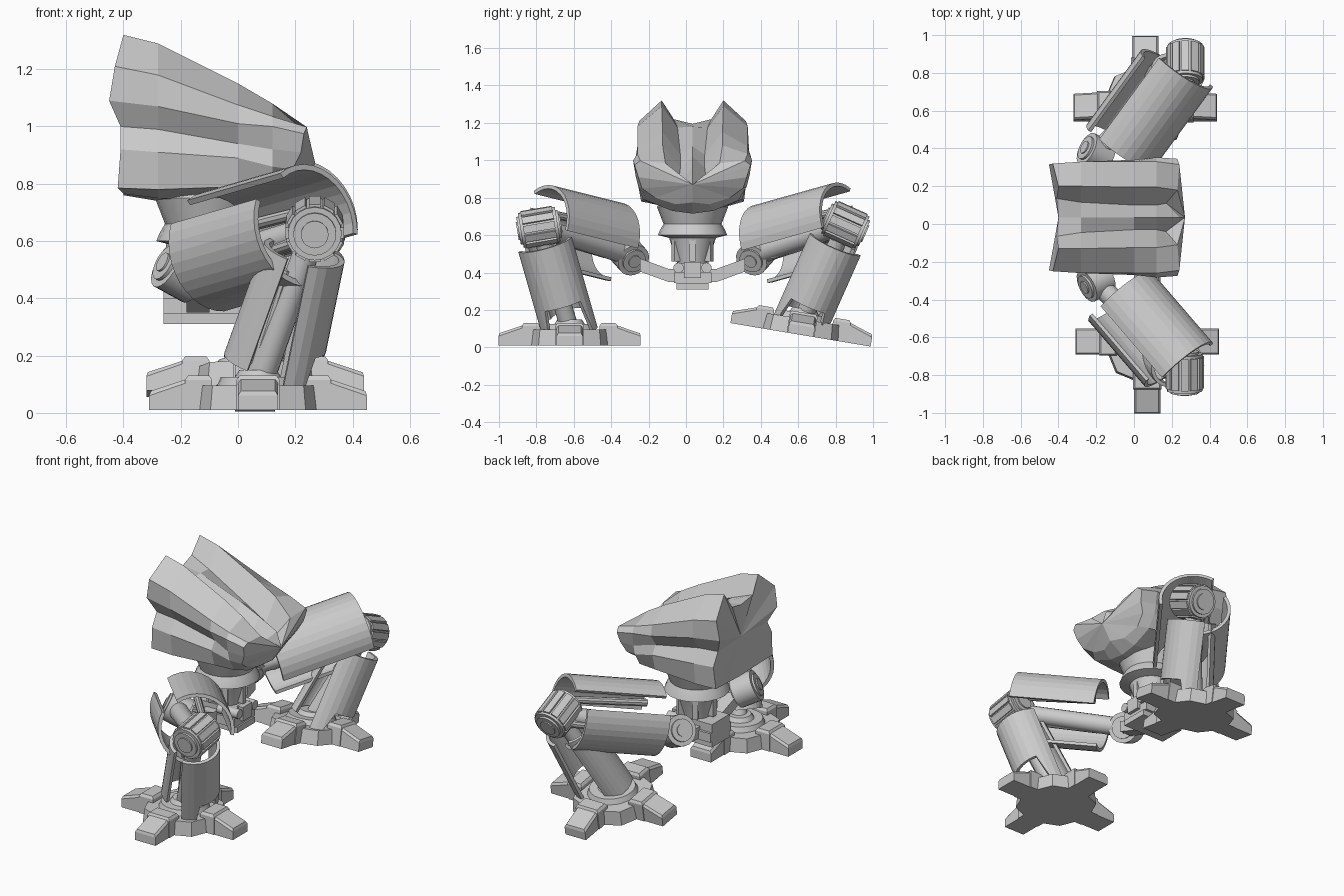
import bpy, bmesh
from math import cos, sin, radians, pi
from mathutils import Vector as V, Matrix as M

if "Cube" in bpy.data.objects:
    bpy.data.objects.remove(bpy.data.objects["Cube"])

CY = 0.035  # y of the body's mirror plane


def add(name, bm, angle=None):
    bmesh.ops.recalc_face_normals(bm, faces=bm.faces)
    me = bpy.data.meshes.new(name)
    bm.to_mesh(me)
    bm.free()
    ob = bpy.data.objects.new(name, me)
    bpy.context.collection.objects.link(ob)
    if angle:
        bpy.ops.object.select_all(action='DESELECT')
        ob.select_set(True)
        bpy.context.view_layer.objects.active = ob
        bpy.ops.object.shade_smooth_by_angle(angle=radians(angle))
    return ob


def hull(name, pts, mat=M()):
    bm = bmesh.new()
    for p in pts:
        bm.verts.new(mat @ V(p))
    bmesh.ops.convex_hull(bm, input=bm.verts)
    bmesh.ops.dissolve_limit(bm, angle_limit=0.02, verts=bm.verts, edges=bm.edges)
    return add(name, bm)


def box(name, lo, hi, mat=M()):
    return hull(name, [(x, y, z) for x in (lo[0], hi[0]) for y in (lo[1], hi[1])
                       for z in (lo[2], hi[2])], mat)


def tube(name, p, q, r1, r2=None, n=20, mat=M()):
    p, q = mat @ V(p), mat @ V(q)
    d = q - p
    bm = bmesh.new()
    rot = d.to_track_quat('Z', 'Y').to_matrix().to_4x4()
    bmesh.ops.create_cone(bm, cap_ends=True, segments=n, radius1=r1,
                          radius2=r1 if r2 is None else r2, depth=d.length,
                          matrix=M.Translation((p + q) / 2) @ rot)
    return add(name, bm, 35)


def lathe(name, cx, cy, prof, n=20):
    bm = bmesh.new()
    rings = [[bm.verts.new((cx + r * cos(2 * pi * i / n), cy + r * sin(2 * pi * i / n), z))
              for i in range(n)] for r, z in prof]
    for a, b in zip(rings, rings[1:]):
        for i in range(n):
            bm.faces.new((a[i], a[i - 1], b[i - 1], b[i]))
    bm.faces.new(rings[0])
    bm.faces.new(rings[-1])
    return add(name, bm, 25)


def shell(name, a, b, e1, e2, r, a0, a1, prong=0.0, n=12, thick=0.02):
    """Curved armour plate round the axis a-b; prong lengthens its side edges at b."""
    a, b = V(a), V(b)
    d = (b - a).normalized()
    e1 = (V(e1) - d * d.dot(V(e1))).normalized()
    e2 = V(e2) - d * d.dot(V(e2))
    e2 = (e2 - e1 * e1.dot(e2)).normalized()
    bm = bmesh.new()
    grid = []
    for i in range(n + 1):
        t = radians(a0 + (a1 - a0) * i / n)
        ext = d * (prong if i < 3 or i > n - 3 else 0)
        col = []
        for rr in (r, r - thick):
            o = e1 * (cos(t) * rr) + e2 * (sin(t) * rr)
            col += [bm.verts.new(a + o), bm.verts.new(b + o + ext)]
        grid.append(col)
    for p, q in zip(grid, grid[1:]):
        for j, k in ((0, 1), (1, 3), (3, 2), (2, 0)):
            bm.faces.new((p[j], p[k], q[k], q[j]))
    for c in (grid[0], grid[-1]):
        bm.faces.new((c[0], c[1], c[3], c[2]))
    return add(name, bm)


def foot(side, x, y, z, tilt):
    base = M.Translation((x, y, z)) @ M.Rotation(radians(tilt), 4, 'X')
    tube(side + "_foot_hub", (0, 0, 0), (0, 0, 0.085), 0.235, 0.225, 8,
         base @ M.Rotation(pi / 8, 4, 'Z'))
    tube(side + "_foot_ring", (0, 0, 0.08), (0, 0, 0.115), 0.145, 0.13, 24, base)
    tube(side + "_ankle_socket", (0, 0, 0.1), (0, 0, 0.14), 0.09, 0.065, 20, base)
    for k in range(4):
        m = base @ M.Rotation(k * pi / 2, 4, 'Z')
        hull(side + "_toe_block", [(r, s * w, h) for s in (-1, 1) for r, w, h in
             ((.16, .075, 0), (.255, .075, 0), (.16, .075, .105), (.17, .065, .12),
              (.245, .065, .12), (.255, .075, .105))], m)
        hull(side + "_toe_tip", [(r, s * w, h) for s in (-1, 1) for r, w, h in
             ((.25, .07, 0), (.38, .07, 0), (.38, .07, .05), (.375, .06, .066),
              (.25, .07, .095), (.25, .06, .108))], m)


def leg(side, s, ankle, knee, knee_axis, thigh, shin_y, prong):
    ankle, knee, ax = V(ankle), V(knee), V(knee_axis).normalized()
    # knee drum with slats and caps
    tube(side + "_knee_drum", knee - ax * .1, knee + ax * .1, .094)
    for r, h in ((.075, .112), (.048, .119)):
        tube(side + "_knee_cap", knee - ax * h, knee + ax * h, r)
    frame = M.Translation(knee) @ ax.to_track_quat('Z', 'Y').to_matrix().to_4x4()
    for k in range(12):
        box(side + "_knee_slat", (.085, -.02, -.085), (.102, .02, .085),
            frame @ M.Rotation(k * pi / 6, 4, 'Z'))
    # hip joint
    h0, h1 = V((-.25, CY + s * .365, .52)), V((-.15, CY + s * .315, .465))
    hd = (h1 - h0).normalized() * .012
    tube(side + "_hip_drum", h0, h1, .09)
    tube(side + "_hip_cap", h0 - hd, h1 + hd, .065)
    tube(side + "_hip_pin", h0 - hd * 1.6, h1 + hd * 1.6, .035)
    # thigh struts and two armour plates
    a, b = V(thigh[0]), V(thigh[1])
    d = b - a
    nrm = V((abs(d.y), -s * d.x, 0)).normalized()
    tube(side + "_thigh_strut", (h0 + h1) / 2, knee, .055, .05, 16)
    for k in (-1, 1):
        off = V((0, 0, .07 * k)) + nrm * (.05 * k)
        tube(side + "_thigh_piston", a + off, b + off * .8, .022, None, 10)
    shell(side + "_thigh_upper_armour", a - d * .05, b, nrm, (0, 0, 1), .212, -10, 122)
    shell(side + "_thigh_lower_armour", a - d * .08, b - d * .12, nrm, (0, 0, 1), .212, 152, 272)
    # shin post and its armour plates
    tube(side + "_shin_post", ankle, knee, .05, .045, 18)
    y0, y1 = shin_y
    ym = y0 + (y1 - y0) * .62
    shell(side + "_shin_outer_armour", (.225, y0, .555), (.16, ym, .24), (1, 0, 0), (0, 1, 0),
          .15, -82, 82, prong)
    shell(side + "_shin_inner_armour", (.20, y0, .56), (.06, y0 + (y1 - y0) * .85, .17),
          (-1, 0, 0), (0, 1, 0), .115, -75, 75)
    tube(side + "_shin_piston", (.17, y0, .5), (.05, y1 - (y1 - y0) * .15, .12), .02, None, 10)
    # arm joining hip and pelvis
    hull(side + "_hip_arm", [(x, CY + s * y, z + k) for x in (-.18, -.1) for k in (-.035, .035)
         for y, z in ((.06, .385), (.13, .385))])
    hull(side + "_hip_arm_outer", [(x, CY + s * y, z + k) for x in (-.18, -.1) for k in (-.035, .035)
         for y, z in ((.13, .385), (.28, .44))])


foot("left", .07, -.622, .01, 0)
foot("right", .06, .612, .067, -9.5)
leg("left", -1, (.075, -.625, .11), (.268, -.785, .642), (0, 1, .17),
    ((-.055, -.405, .57), (.255, -.765, .66)), (-.755, -.61), .18)
leg("right", 1, (.065, .625, .15), (.272, .852, .655), (0, 1, -.45),
    ((-.055, .435, .56), (.245, .845, .675)), (.80, .575), .13)

# pelvis
box("pelvis_base", (-.26, CY - .085, .31), (.03, CY + .085, .345))
box("pelvis_block", (-.26, CY - .1, .345), (.02, CY + .1, .40))
box("pelvis_top", (-.26, CY - .085, .40), (.01, CY + .085, .45))
box("pelvis_plate", (.0, CY - .045, .37), (.04, CY + .045, .455))
for k in (-1, 1):
    tube("pelvis_pin", (-.1, CY + k * .075, .425), (.04, CY + k * .075, .425), .028, None, 14)

# neck
lathe("neck", -.1, CY, [(.08, .42), (.085, .46), (.125, .585), (.185, .6), (.175, .625),
                        (.155, .66), (.19, .75), (.17, .79)])
for k in range(6):
    box("neck_rib", (.085, -.015, .46), (.12, .015, .58),
        M.Translation((-.1, CY, 0)) @ M.Rotation(k * pi / 3, 4, 'Z'))

# head: half sections (offset from centre, height), back to front, mirrored into rings
sections = [
    (-.42, [(0, 1.195), (.10, 1.22), (.165, 1.32), (.285, 1.21), (.28, 1.09), (.24, 1.0),
            (.285, .92), (.275, .785), (.13, .765), (0, .76)]),
    (-.28, [(0, 1.18), (.08, 1.175), (.165, 1.29), (.295, 1.18), (.295, 1.07), (.245, .99),
            (.29, .91), (.275, .78), (.13, .75), (0, .74)]),
    (.0, [(0, 1.075), (.065, 1.03), (.16, 1.15), (.295, 1.075), (.305, 1.01), (.26, .94),
          (.295, .89), (.265, .79), (.12, .735), (0, .715)]),
    (.12, [(0, 1.02), (.065, .96), (.16, 1.08), (.295, 1.035), (.318, 1.0), (.305, .92),
           (.29, .86), (.245, .785), (.11, .73), (0, .715)]),
    (.23, [(0, .96), (.075, .88), (.145, .985), (.28, .998), (.31, .975), (.29, .91),
           (.27, .85), (.2, .80), (.09, .765), (0, .775)]),
]
dx_back = [.02, .01, .02, -.01, -.03, .01, .01, 0, .02, .02]
dx_front = [.01, -.06, .0, .01, .0, -.01, -.04, -.06, -.05, -.02]
bm = bmesh.new()
rings = []
for i, (x, pts) in enumerate(sections):
    dx = dx_back if i == 0 else dx_front if i == len(sections) - 1 else [0] * 10
    half = [(x + o, p[0], p[1]) for o, p in zip(dx, pts)]
    full = half + [(a, -b, c) for a, b, c in half[-2:0:-1]]
    rings.append([bm.verts.new((a, CY + b, c)) for a, b, c in full])
for a, b in zip(rings, rings[1:]):
    for i in range(len(a)):
        bm.faces.new((a[i - 1], a[i], b[i], b[i - 1]))
for ring, tip in ((rings[0], (-.40, CY, 1.0)), (rings[-1], (.27, CY, .87))):
    c = bm.verts.new(tip)
    for i in range(len(ring)):
        bm.faces.new((ring[i - 1], ring[i], c))
add("head", bm)
